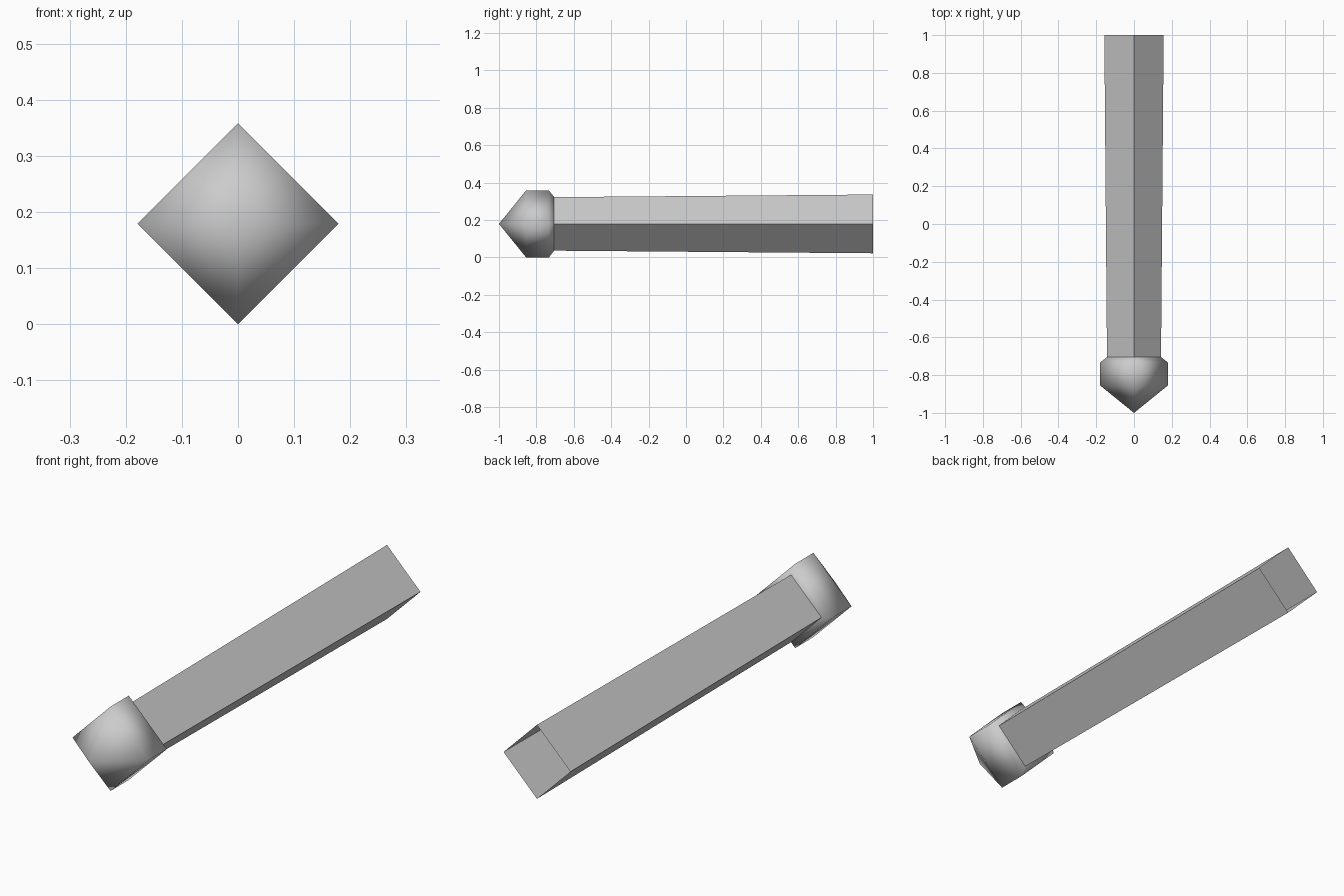
import bpy
import bmesh
import math

cube = bpy.data.objects.get("Cube")
if cube:
    bpy.data.objects.remove(cube, do_unlink=True)

AXIS_Z = 0.179
SIDES = 4

grey = bpy.data.materials.new("light_grey")
grey.use_nodes = True
grey.diffuse_color = (0.6, 0.6, 0.6, 1)
grey.node_tree.nodes["Principled BSDF"].inputs["Base Color"].default_value = (0.6, 0.6, 0.6, 1)


def loft(name, profile, smooth, tip=None):
    """Skin diamond rings given as (y, radius); optionally close the front to a point."""
    bm = bmesh.new()
    rings = []
    for y, r in profile:
        angles = [math.tau * i / SIDES for i in range(SIDES)]
        rings.append([bm.verts.new((r * math.cos(a), y, AXIS_Z + r * math.sin(a)))
                      for a in angles])
    for a, b in zip(rings, rings[1:]):
        for i in range(SIDES):
            j = (i + 1) % SIDES
            bm.faces.new((a[i], a[j], b[j], b[i]))
    if tip is not None:
        point = bm.verts.new((0, tip, AXIS_Z))
        for i in range(SIDES):
            bm.faces.new((point, rings[0][(i + 1) % SIDES], rings[0][i]))
    bmesh.ops.recalc_face_normals(bm, faces=bm.faces)
    for f in bm.faces:
        f.smooth = smooth
    mesh = bpy.data.meshes.new(name)
    bm.to_mesh(mesh)
    bm.free()
    mesh.materials.append(grey)
    obj = bpy.data.objects.new(name, mesh)
    bpy.context.collection.objects.link(obj)
    return obj


# Hollow square shaft, flaring slightly to its open rear end
loft("shaft", [(-0.705, 0.143), (1.0, 0.157)], smooth=False)

# Smooth pointed head with a chamfered rear collar
loft("head", [(-0.855, 0.179), (-0.733, 0.179), (-0.705, 0.143)], smooth=True, tip=-1.0)
